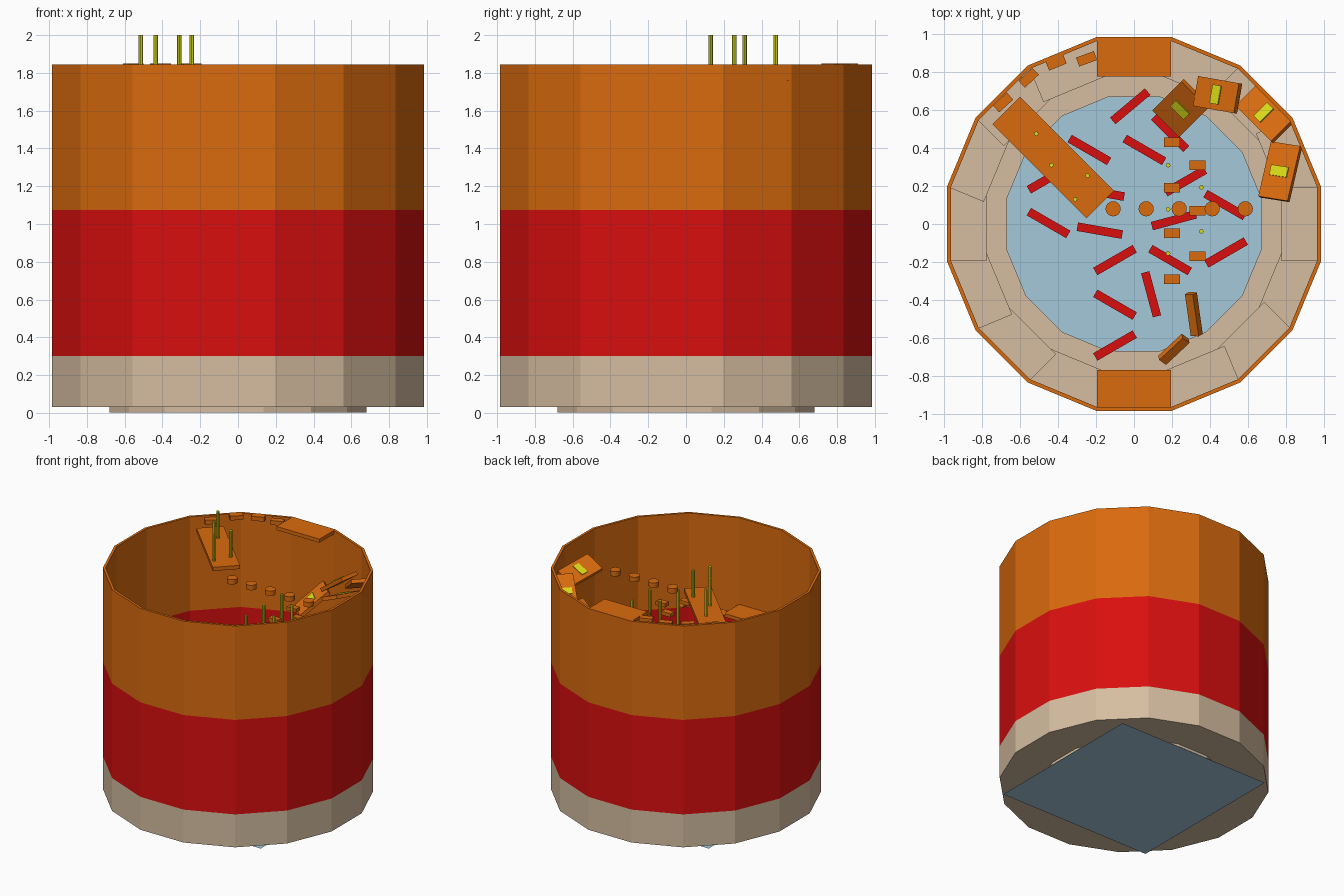
import bpy, bmesh
from math import radians, cos, sin, pi
from mathutils import Matrix, Vector

old = bpy.data.objects.get("Cube")
if old:
    bpy.data.objects.remove(old, do_unlink=True)


def material(name, *rgb):
    lin = [((c / 255 + 0.055) / 1.055) ** 2.4 for c in rgb] + [1]
    m = bpy.data.materials.new(name)
    m.use_nodes = True
    m.diffuse_color = lin
    m.node_tree.nodes["Principled BSDF"].inputs["Base Color"].default_value = lin
    return m


ORANGE = material("orange", 218, 107, 14)
RED = material("red", 218, 15, 15)
BEIGE = material("beige", 214, 190, 161)
BLUE = material("pale blue", 165, 201, 219)
YELLOW = material("yellow", 218, 218, 25)


def finish(name, bm, mats):
    me = bpy.data.meshes.new(name)
    bm.to_mesh(me)
    bm.free()
    for m in mats:
        me.materials.append(m)
    ob = bpy.data.objects.new(name, me)
    bpy.context.collection.objects.link(ob)
    return ob


def box(name, mat, centre, size, yaw=0, tilt=0, roll=0):
    """Box turned by yaw; tilt raises its +x end, roll its +y side."""
    bm = bmesh.new()
    turn = (Matrix.Rotation(radians(yaw), 4, 'Z') @ Matrix.Rotation(-radians(tilt), 4, 'Y')
            @ Matrix.Rotation(radians(roll), 4, 'X'))
    bmesh.ops.create_cube(bm, size=1, matrix=Matrix.Translation(centre) @ turn
                          @ Matrix.Diagonal((*size, 1)))
    finish(name, bm, [mat])
    return turn


def cylinder(name, mat, x, y, low, high, radius, sides):
    bm = bmesh.new()
    bmesh.ops.create_cone(bm, cap_ends=True, segments=sides, radius1=radius, radius2=radius,
                          depth=high - low,
                          matrix=Matrix.Translation((x, y, (low + high) / 2)))
    finish(name, bm, [mat])


# Tower shell: closed profile of (apothem, height) swept round sixteen flat sides
SIDES = 16
RED_Z, ORANGE_Z, TOP_Z = 0.3, 1.075, 1.845
OUT, INN = 0.985, 0.965
profile = [(OUT, 0.03), (OUT, RED_Z), (OUT, ORANGE_Z), (OUT, TOP_Z),
           (INN, TOP_Z), (INN, ORANGE_Z), (INN, RED_Z), (INN, 0.045),
           (0.67, 0.045), (0.67, 0.001), (0.68, 0.001), (0.68, 0.03)]
bm = bmesh.new()
rings = []
for i in range(SIDES):
    a = (i + 0.5) * 2 * pi / SIDES
    k = 1 / cos(pi / SIDES)
    rings.append([bm.verts.new((r * k * cos(a), r * k * sin(a), z)) for r, z in profile])
for i, ring in enumerate(rings):
    after = rings[(i + 1) % SIDES]
    for j in range(len(profile)):
        n = (j + 1) % len(profile)
        f = bm.faces.new((ring[j], after[j], after[n], ring[n]))
        z = f.calc_center_median().z
        f.material_index = 0 if z < RED_Z else 1 if z < ORANGE_Z else 2
bmesh.ops.recalc_face_normals(bm, faces=bm.faces)
finish("tower_shell", bm, [BEIGE, RED, ORANGE])

# Square water floor
bm = bmesh.new()
bmesh.ops.create_grid(bm, x_segments=1, y_segments=1, size=0.69)
finish("water_floor", bm, [BLUE])

# Spiral of low steps against the wall, rising clockwise
for i in range(SIDES):
    ang = -22.5 * (i + 1)
    top = 0.055 + 0.015 * i
    a = radians(ang)
    box(f"spiral_step_{i + 1}", BEIGE, (0.873 * cos(a), 0.873 * sin(a), (top + 0.035) / 2),
        (0.195, 0.39, top - 0.035), ang)

# Red beams crossing the middle level: x, y, yaw
beams = [(-.1, -.64, 30), (-.1, -.425, -30), (.09, -.37, -75), (-.1, -.19, 30),
         (-.18, -.035, -10), (-.45, .005, -30), (-.45, .24, 30), (-.17, .165, -10),
         (-.235, .39, -30), (-.02, .62, 40), (.055, .39, -30), (.19, .48, -45),
         (.27, .225, 30), (.48, .1, -30), (.485, -.15, 30), (.21, .02, 15), (.19, -.19, -30)]
for i, (x, y, yaw) in enumerate(beams):
    box(f"red_beam_{i + 1}", RED, (x, y, 0.38 + 0.04 * i), (0.24, 0.045, 0.04), yaw)

# Platforms at the bottom and the top of the orange level
box("front_platform", ORANGE, (0, -0.875, 1.12), (0.39, 0.21, 0.03))
box("back_platform", ORANGE, (0, 0.88, 1.83), (0.39, 0.205, 0.03))

# Two twisted beams leading to the pads
box("lower_twisted_beam", ORANGE, (0.21, -0.66, 1.2), (0.18, 0.05, 0.04), 43, 20, 30)
box("upper_twisted_beam", ORANGE, (0.315, -0.475, 1.31), (0.23, 0.05, 0.04), 98, 15, -35)

# Zigzag of stepping pads with thin poles between them
for i in range(7):
    x = 0.335 if i % 2 else 0.2
    box(f"stepping_pad_{i + 1}", ORANGE, (x, -0.29 + 0.12 * i, 1.41), (0.085, 0.05, 0.03))
for i in range(5):
    x = 0.355 if i % 2 else 0.18
    cylinder(f"pad_pole_{i + 1}", YELLOW, x, -0.155 + 0.116 * i, 1.25, 1.57, 0.012, 8)

# Climbing slabs with yellow plates: centre, size, yaw, tilt, roll
slabs = [((.25, .61, 1.43), (.28, .2, .03), 45, 40, 0),
         ((.44, .68, 1.6), (.27, .16, .03), -10, 36, 0),
         ((.69, .58, 1.69), (.31, .16, .03), -45, 32, 0),
         ((.77, .275, 1.73), (.3, .17, .03), -103, 9, 24)]
for i, (c, size, yaw, tilt, roll) in enumerate(slabs):
    turn = box(f"climbing_slab_{i + 1}", ORANGE, c, size, yaw, tilt, roll)
    box(f"slab_plate_{i + 1}", YELLOW, Vector(c) + turn @ Vector((0, 0, 0.018)),
        (0.055, 0.1, 0.009), yaw, tilt, roll)

# Row of round stepping discs
for i in range(5):
    cylinder(f"round_disc_{i + 1}", ORANGE, -0.11 + 0.174 * i, 0.08, 1.675, 1.715, 0.04, 16)

# Wide plank with four poles
box("wide_plank", ORANGE, (-0.425, 0.35, 1.765), (0.7, 0.205, 0.03), -45)
for i, (x, y) in enumerate([(-.515, .475), (-.435, .31), (-.31, .13), (-.245, .255)]):
    cylinder(f"plank_pole_{i + 1}", YELLOW, x, y, 1.77, 2.0, 0.012, 8)

# Small blocks along the rim
for i, (x, y, yaw) in enumerate([(-.69, .64, 42), (-.555, .77, 43), (-.41, .85, 22), (-.25, .87, 20)]):
    box(f"rim_block_{i + 1}", ORANGE, (x, y, 1.812 + min(i, 1) * 0.02), (0.1, 0.05, 0.035), yaw)
